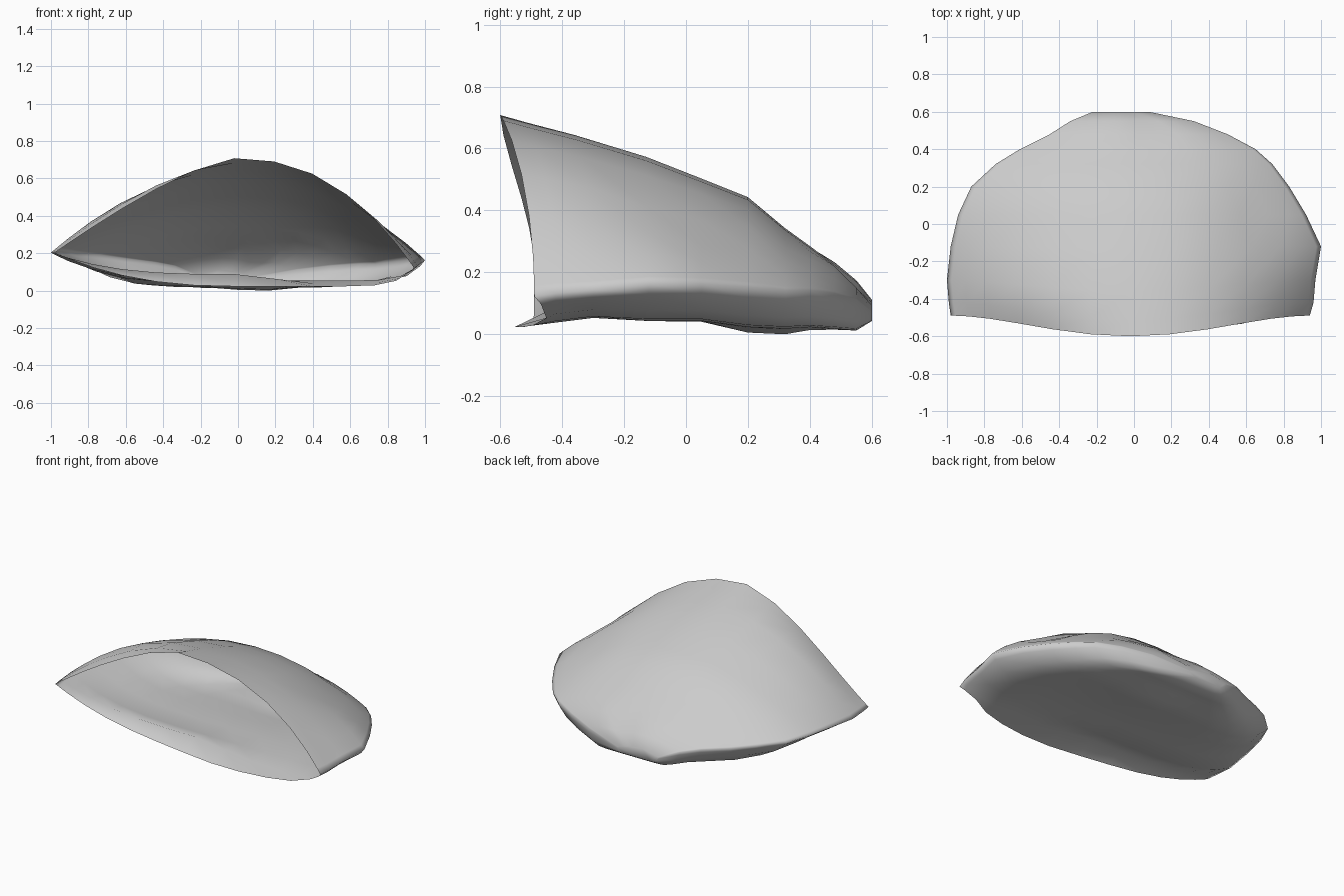
import bpy
import math

cube = bpy.data.objects.get("Cube")
if cube:
    bpy.data.objects.remove(cube, do_unlink=True)

# Stations from the open mouth to the closed back:
# y, -x edge, +x edge, edge height -x, edge height +x, roof height, floor height
STATIONS = [
    (-0.49, -0.98, 0.94, 0.21, 0.13, 0.715, 0.03),
    (-0.42, -0.99, 0.96, 0.21, 0.14, 0.69, 0.095),
    (-0.30, -1.00, 0.97, 0.21, 0.15, 0.65, 0.06),
    (-0.12, -0.98, 1.00, 0.22, 0.17, 0.58, 0.05),
    (0.05, -0.94, 0.92, 0.22, 0.17, 0.51, 0.05),
    (0.20, -0.87, 0.83, 0.21, 0.16, 0.45, 0.03),
    (0.32, -0.74, 0.74, 0.20, 0.15, 0.35, 0.025),
    (0.40, -0.61, 0.65, 0.18, 0.15, 0.295, 0.03),
    (0.48, -0.45, 0.50, 0.16, 0.14, 0.245, 0.025),
    (0.55, -0.34, 0.32, 0.14, 0.12, 0.185, 0.02),
    (0.60, -0.22, 0.08, 0.09, 0.08, 0.12, 0.05),
]
HALF = 7
COLUMNS = [math.sin(i / HALF * math.pi / 2) for i in range(-HALF, HALF + 1)]


def bump(x, y, cx, cy, size):
    return math.exp(-((x - cx) ** 2 + (y - cy) ** 2) / size ** 2)


def roof_power(row, t):
    # The -x side of the rim is pulled in below the bulge behind it
    if t > 0:
        return 2.3
    return min(2.0, 1.4 + 0.3 * row)


def shell_point(station, row, t, roof):
    y, left, right, z_left, z_right, top, floor = station
    x = 0.5 * (left + right) + 0.5 * (right - left) * t
    edge = z_left + (z_right - z_left) * (t + 1) / 2
    if roof:
        z = edge + (top - edge) * (1 - abs(t) ** roof_power(row, t))
        y -= 0.11 * max(0, 1 - (y + 0.49) / 0.4) * (1 - t * t) ** 2
        # Soft dents in the roof
        z -= 0.06 * bump(x, y, 0.68, -0.02, 0.15) * (1 - t ** 4)
        z -= 0.03 * bump(x, y, 0.1, 0.53, 0.1) * (1 - t * t)
    else:
        # Shallow slope on the -x side, upright wall on the +x side and back
        power = 2.2 + 0.6 * row if t < 0 else 12
        if row == 0:
            # Front lip pushes forward, then tucks in at the +x corner
            y += 0.05 * bump(x, 0, 0.84, 0, 0.1) - 0.07 * bump(x, 0, 0.3, 0, 0.4)
        if row == 1:
            # Hump behind the lip fades out toward +x
            floor -= 0.05 * min(1, max(0, x / 0.4))
        z = floor + (edge - floor) * abs(t) ** power
        # Hollow beneath the back
        z -= 0.025 * bump(x, y, 0.1, 0.26, 0.15)
    return (x, y, z)


# Each ring runs over the roof and returns along the floor
verts = []
for row, station in enumerate(STATIONS):
    verts += [shell_point(station, row, t, True) for t in COLUMNS]
    verts += [shell_point(station, row, t, False) for t in reversed(COLUMNS[1:-1])]

ring = len(verts) // len(STATIONS)
faces = []
for row in range(len(STATIONS) - 1):
    for i in range(ring):
        a, b = row * ring + i, row * ring + (i + 1) % ring
        faces.append((a, a + ring, b + ring, b))
# Back closure
last = (len(STATIONS) - 1) * ring
faces.append(tuple(last + i for i in reversed(range(ring))))

# Rest on the ground
lowest = min(v[2] for v in verts)
verts = [(x, y, z - lowest) for x, y, z in verts]

mesh = bpy.data.meshes.new("open_shell")
mesh.from_pydata(verts, [], faces)
mesh.update()
shell = bpy.data.objects.new("open_shell", mesh)
bpy.context.collection.objects.link(shell)

# Plain stone colour
stone = bpy.data.materials.new("light_grey")
stone.use_nodes = True
colour = (0.6, 0.6, 0.6, 1)
stone.diffuse_color = colour
stone.node_tree.nodes["Principled BSDF"].inputs["Base Color"].default_value = colour
mesh.materials.append(stone)

# Smooth all round, including the side seams
bpy.ops.object.select_all(action="DESELECT")
shell.select_set(True)
bpy.context.view_layer.objects.active = shell
bpy.ops.object.shade_smooth()
